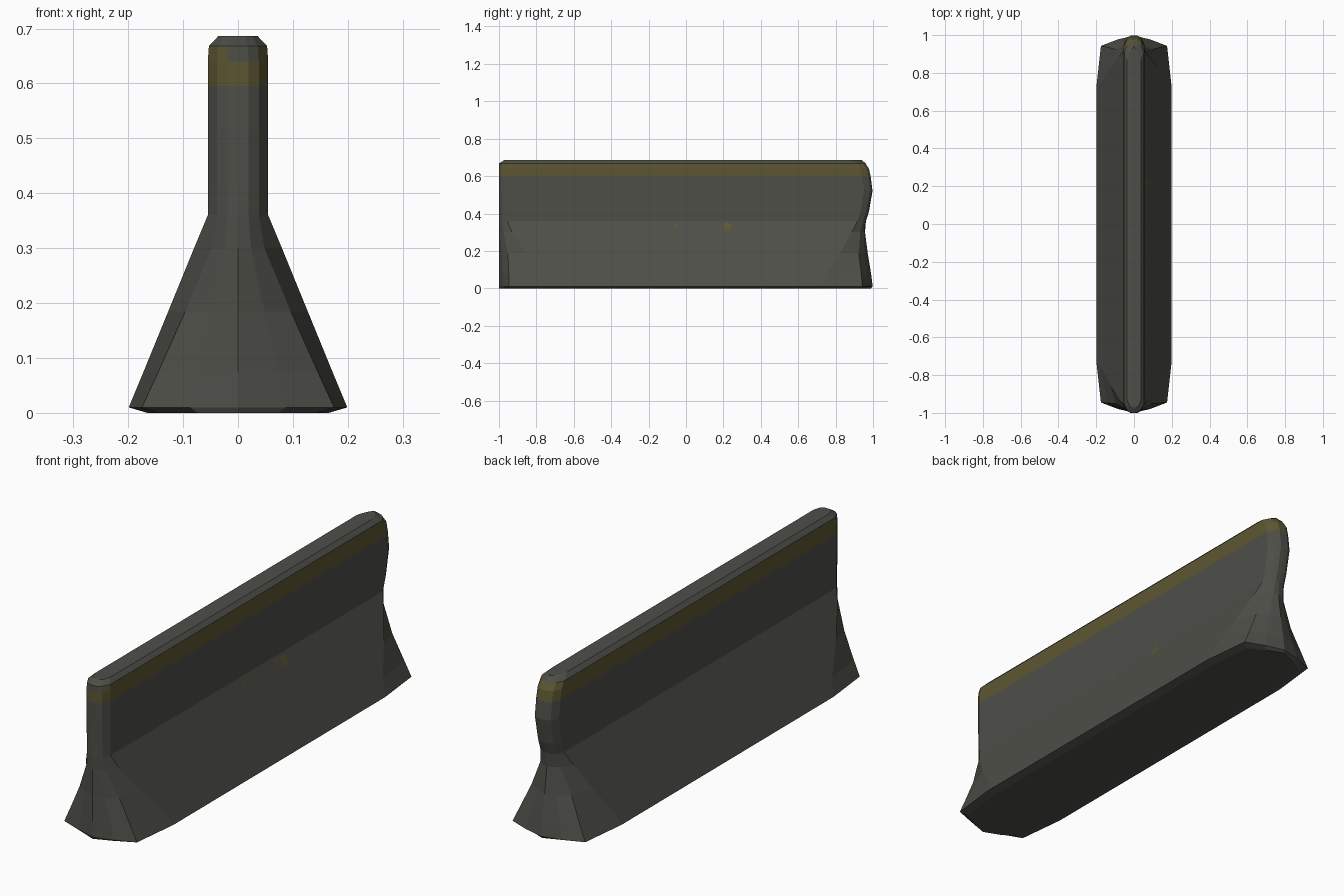
import bpy, bmesh, math
from mathutils import Vector

if "Cube" in bpy.data.objects:
    bpy.data.objects.remove(bpy.data.objects["Cube"])


def material(name, rgb):
    m = bpy.data.materials.new(name)
    m.diffuse_color = (*rgb, 1)
    m.use_nodes = True
    m.node_tree.nodes["Principled BSDF"].inputs["Base Color"].default_value = m.diffuse_color
    return m


GREY = material("weathered dark concrete", (0.077, 0.077, 0.066))
YELLOW = material("faded yellow paint", (0.108, 0.094, 0.032))

# Levels: height, half width, corner x, corner y, shoulder y, back end y
LEVELS = [
    (0.000, 0.165, 0.145, 0.93, 0.72, 0.99),
    (0.010, 0.199, 0.175, 0.945, 0.73, 0.998),
    (0.075, 0.172, 0.145, 0.947, 0.76, 0.99),
    (0.185, 0.127, 0.096, 0.952, 0.85, 0.972),
    (0.300, 0.080, 0.048, 0.975, 0.93, 0.957),
    (0.360, 0.055, 0.038, 0.985, 0.955, 0.962),
    (0.410, 0.055, 0.038, 0.985, 0.955, 0.978),
    (0.520, 0.055, 0.038, 0.988, 0.955, 0.997),
    (0.595, 0.055, 0.038, 0.988, 0.955, 0.988),
    (0.640, 0.055, 0.038, 0.988, 0.955, 0.978),
    (0.668, 0.053, 0.036, 0.985, 0.955, 0.960),
    (0.686, 0.036, 0.026, 0.960, 0.930, 0.940),
]


def ring(level):
    z, w, c, yc, ys, back = level
    front = 1.0 if z < 0.67 else 0.97
    inset = back - 1.0
    half = [(0, -front), (c * 0.5, -(front + yc) / 2 - 0.006), (c, -yc), (w, -ys),
            (w, 0), (w, ys + min(0, inset)), (c, yc + inset),
            (c * 0.5, (1 + yc) / 2 + 0.006 + inset), (0, back)]
    # mirror the half outline across x
    pts = half + [(-x, y) for x, y in half[-2:0:-1]]
    return [(x, y, z) for x, y in pts]


# Barrier body: lofted level outlines
bm = bmesh.new()
rings = [[bm.verts.new(p) for p in ring(l)] for l in LEVELS]
n = len(rings[0])
for lo, hi in zip(rings, rings[1:]):
    for i in range(n):
        j = (i + 1) % n
        bm.faces.new((lo[i], lo[j], hi[j], hi[i]))
bm.faces.new(rings[0][::-1])
bm.faces.new(rings[-1])
bm.normal_update()

# Painted band round the top, with a worn patch on the front end
for f in bm.faces:
    c = f.calc_center_median()
    band = 0.595 < c.z < 0.668
    worn = c.z > 0.64 and c.y < -0.9 and -0.012 < c.x < 0.04
    f.material_index = int(band and not worn)

mesh = bpy.data.meshes.new("barrier_body")
bm.to_mesh(mesh)
bm.free()
mesh.materials.append(GREY)
mesh.materials.append(YELLOW)
body = bpy.data.objects.new("barrier_body", mesh)
bpy.context.collection.objects.link(body)


# Small paint marks on the sloping right face
def paint_mark(name, y, z, width, height):
    x = 0.055 + (0.36 - z) * 0.025 / 0.06
    out = Vector((0.06, 0, 0.025)).normalized()
    up = Vector((-0.025, 0, 0.06)).normalized()
    centre = Vector((x, y, z)) + out * 0.001
    pts = []
    for k in range(8):
        a = math.tau * (k + 0.5) / 8
        pts.append(centre + Vector((0, 1, 0)) * math.cos(a) * width / 2
                   + up * math.sin(a) * height / 2)
    me = bpy.data.meshes.new(name)
    me.from_pydata(pts, [], [list(range(8))])
    me.materials.append(YELLOW)
    bpy.context.collection.objects.link(bpy.data.objects.new(name, me))


paint_mark("large_paint_mark", 0.22, 0.33, 0.045, 0.055)
paint_mark("small_paint_mark", -0.055, 0.332, 0.022, 0.022)
